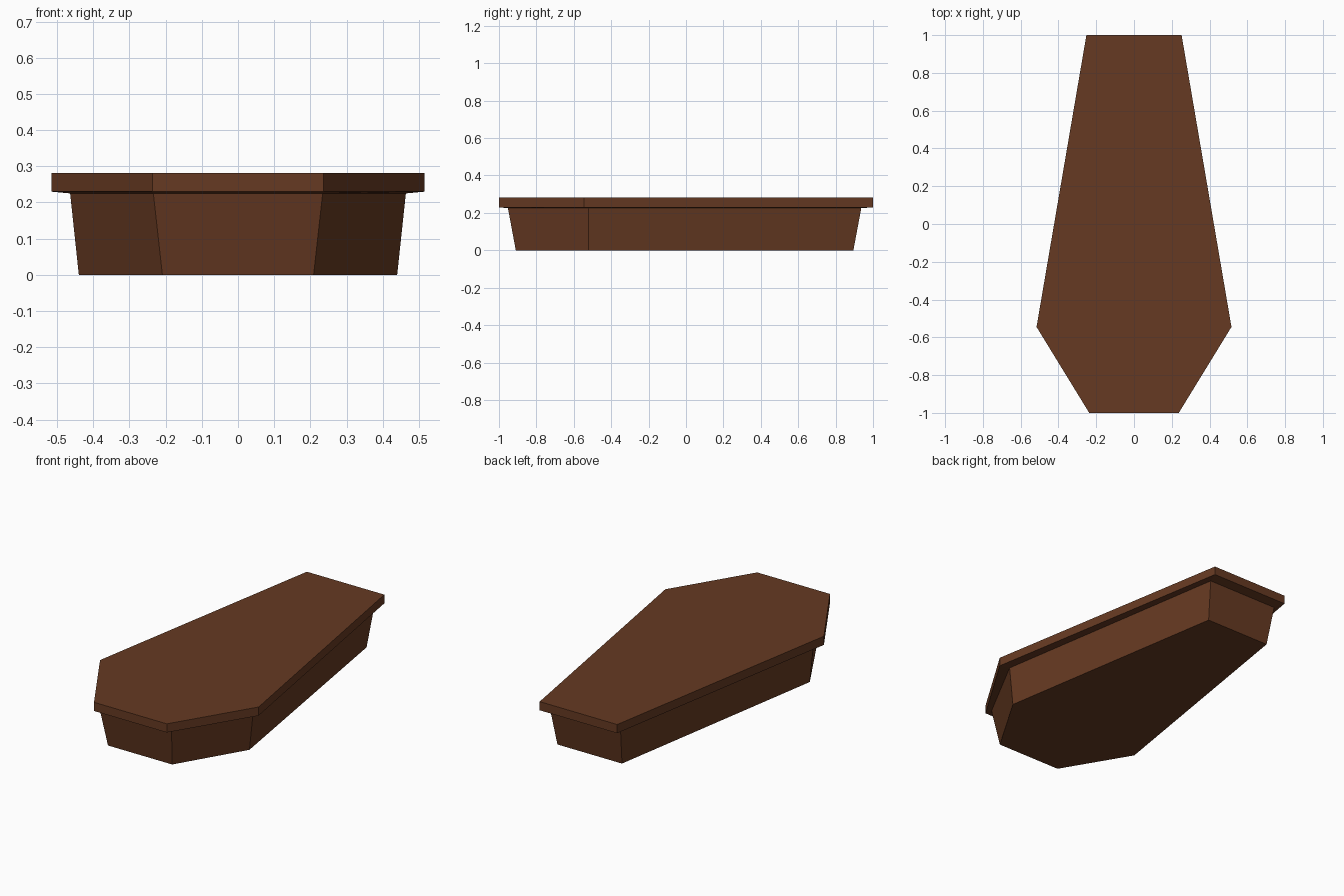
import bpy, bmesh

if "Cube" in bpy.data.objects:
    bpy.data.objects.remove(bpy.data.objects["Cube"])

wood = bpy.data.materials.new("dark brown wood")
wood.diffuse_color = (0.133, 0.042, 0.016, 1)
wood.use_nodes = True
wood.node_tree.nodes["Principled BSDF"].inputs["Base Color"].default_value = wood.diffuse_color


def outline(back_w, back_y, mid_w, mid_y, front_w, front_y):
    """Symmetric six-sided outline, counter-clockwise seen from above."""
    right = [(front_w, front_y), (mid_w, mid_y), (back_w, back_y)]
    return right + [(-x, y) for x, y in reversed(right)]


def loft(name, sections):
    """Closed solid through a stack of (outline, z) sections."""
    bm = bmesh.new()
    rings = [[bm.verts.new((x, y, z)) for x, y in pts] for pts, z in sections]
    for low, high in zip(rings, rings[1:]):
        n = len(low)
        for i in range(n):
            j = (i + 1) % n
            bm.faces.new((low[i], low[j], high[j], high[i]))
    bm.faces.new(rings[0][::-1])
    bm.faces.new(rings[-1])
    mesh = bpy.data.meshes.new(name)
    bm.to_mesh(mesh)
    bm.free()
    mesh.materials.append(wood)
    obj = bpy.data.objects.new(name, mesh)
    bpy.context.collection.objects.link(obj)
    return obj


base = outline(0.21, 0.895, 0.44, -0.522, 0.209, -0.91)
rim = outline(0.23, 0.937, 0.464, -0.522, 0.234, -0.952)
lid_edge = outline(0.252, 1.0, 0.516, -0.545, 0.237, -1.0)

# Box flaring out towards the rim
loft("coffin_box", [(base, 0), (rim, 0.225)])

# Overhanging lid with a slightly sloped underside
loft("coffin_lid", [(rim, 0.225), (lid_edge, 0.23), (lid_edge, 0.281)])
